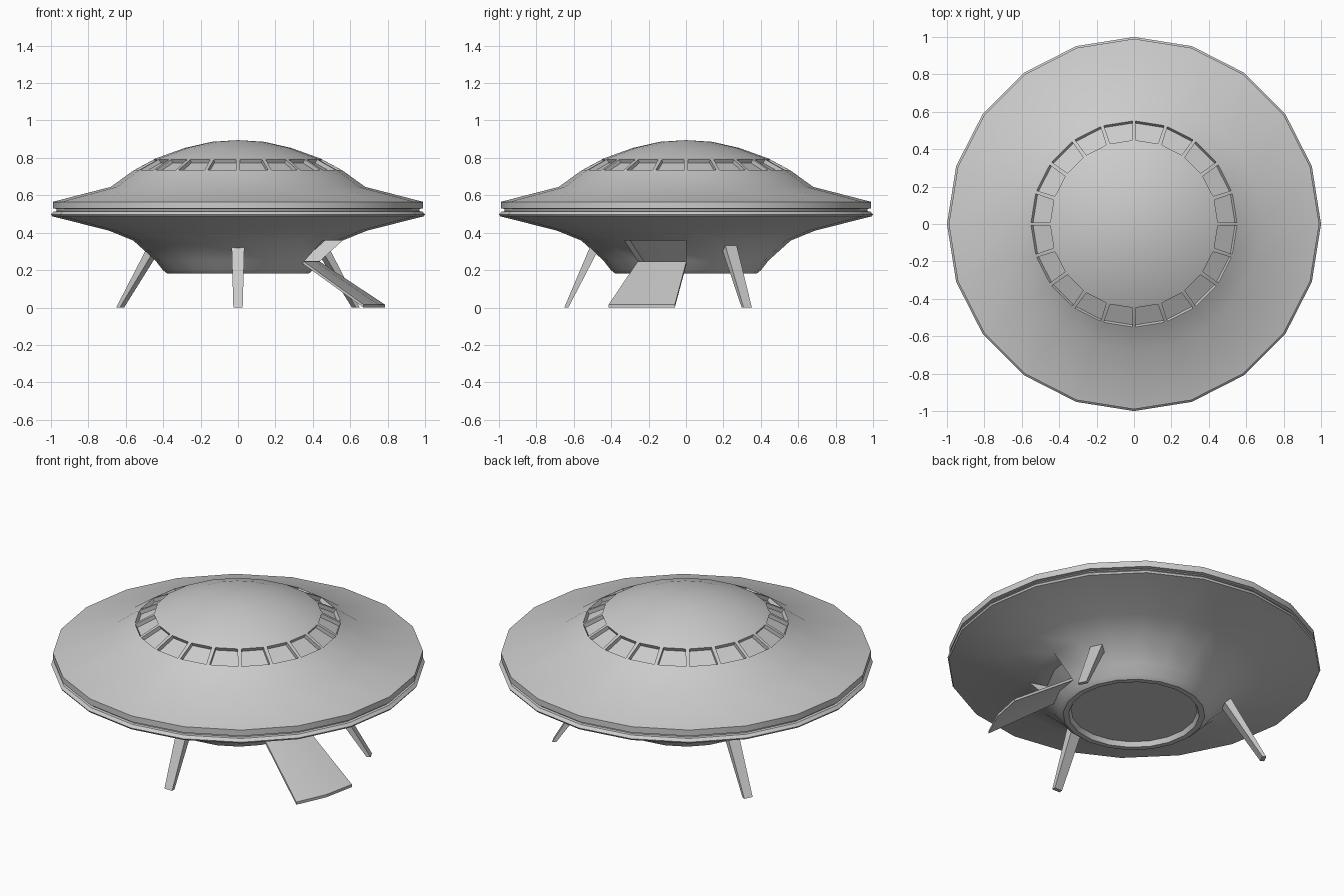
import bpy, bmesh, math
from mathutils import Vector

if "Cube" in bpy.data.objects:
    bpy.data.objects.remove(bpy.data.objects["Cube"])

SIDES = 20


def finish(bm, name, angle=30):
    bmesh.ops.recalc_face_normals(bm, faces=bm.faces[:])
    mesh = bpy.data.meshes.new(name)
    bm.to_mesh(mesh)
    bm.free()
    obj = bpy.data.objects.new(name, mesh)
    bpy.context.collection.objects.link(obj)
    bpy.ops.object.select_all(action='DESELECT')
    obj.select_set(True)
    bpy.context.view_layer.objects.active = obj
    bpy.ops.object.shade_smooth_by_angle(angle=math.radians(angle))
    return obj


def polar(r, z, i):
    a = 2 * math.pi * i / SIDES
    return Vector((r * math.cos(a), r * math.sin(a), z))


# Saucer hull: one profile (radius, height) from the dome top to the belly
profile = [
    (0.14, 0.886), (0.285, 0.853), (0.44, 0.797), (0.56, 0.732), (0.68, 0.645),
    (0.99, 0.565), (0.99, 0.53), (0.97, 0.527), (0.97, 0.515), (0.985, 0.513),
    (1.0, 0.498), (0.994, 0.488), (0.69, 0.411), (0.56, 0.358), (0.44, 0.25),
    (0.402, 0.2), (0.38, 0.183), (0.35, 0.183), (0.338, 0.21)]
WINDOW_BAND, DOOR_BAND = 2, 13

bm = bmesh.new()
rings = [[bm.verts.new(polar(r, z, i)) for i in range(SIDES)] for r, z in profile]
bands = []
for upper, lower in zip(rings, rings[1:]):
    bands.append([bm.faces.new((upper[i], lower[i], lower[(i + 1) % SIDES],
                                upper[(i + 1) % SIDES])) for i in range(SIDES)])
top = bm.verts.new((0, 0, 0.895))
for i in range(SIDES):
    bm.faces.new((top, rings[0][i], rings[0][(i + 1) % SIDES]))
bm.faces.new(rings[-1])
bmesh.ops.recalc_face_normals(bm, faces=bm.faces[:])

# Doorway recess across two belly faces
out = Vector((math.cos(math.radians(-18)), math.sin(math.radians(-18)), 0))
door = bmesh.ops.extrude_face_region(bm, geom=bands[DOOR_BAND][-2:])
bmesh.ops.translate(bm, vec=out * -0.1,
                    verts=[v for v in door['geom'] if isinstance(v, bmesh.types.BMVert)])
bmesh.ops.delete(bm, geom=[f for f in bands[DOOR_BAND][-2:] if f.is_valid],
                 context='FACES_ONLY')

# Ring of sunken windows
bmesh.ops.inset_individual(bm, faces=bands[WINDOW_BAND], thickness=0.014, depth=0)
bmesh.ops.inset_individual(bm, faces=bands[WINDOW_BAND], thickness=0.001, depth=-0.022)
finish(bm, "saucer_hull")

# Boarding ramp: a creased plank that widens toward the ground
side = Vector((-out.y, out.x, 0))
bm = bmesh.new()
sections = []
for travel, spread, z in ((-0.01, 0.0, 0.25), (0.347, 0.05, 0.016)):
    pts = [polar(0.44, z, -k) + out * travel + side * spread * (1 - k) for k in range(3)]
    low = [p - Vector((0, 0, 0.016)) for p in reversed(pts)]
    sections.append([bm.verts.new(p) for p in pts + low])
a, b = sections
for i in range(6):
    j = (i + 1) % 6
    bm.faces.new((a[i], a[j], b[j], b[i]))
for s in sections:
    bm.faces.new((s[0], s[1], s[4], s[5]))
    bm.faces.new((s[1], s[2], s[3], s[4]))
finish(bm, "boarding_ramp", 10)


# Landing legs: tapered struts splayed outward
def leg(name, foot, knee):
    foot, knee = Vector((*foot, 0)), Vector((*knee, 0.36))
    radial = Vector((foot.x, foot.y, 0)).normalized()
    across = Vector((-radial.y, radial.x, 0))
    bm = bmesh.new()
    ends = []
    for c, w, d in ((foot, 0.025, 0.011), (knee, 0.035, 0.028)):
        ends.append([bm.verts.new(c + across * w * sx + radial * d * sy)
                     for sx, sy in ((-1, -1), (1, -1), (1, 1), (-1, 1))])
        bm.faces.new(ends[-1])
    for i in range(4):
        j = (i + 1) % 4
        bm.faces.new((ends[0][i], ends[0][j], ends[1][j], ends[1][i]))
    finish(bm, name)


leg("front_leg", (0, -0.64), (0, -0.47))
leg("left_leg", (-0.63, 0.325), (-0.425, 0.22))
leg("right_leg", (0.63, 0.325), (0.425, 0.22))
